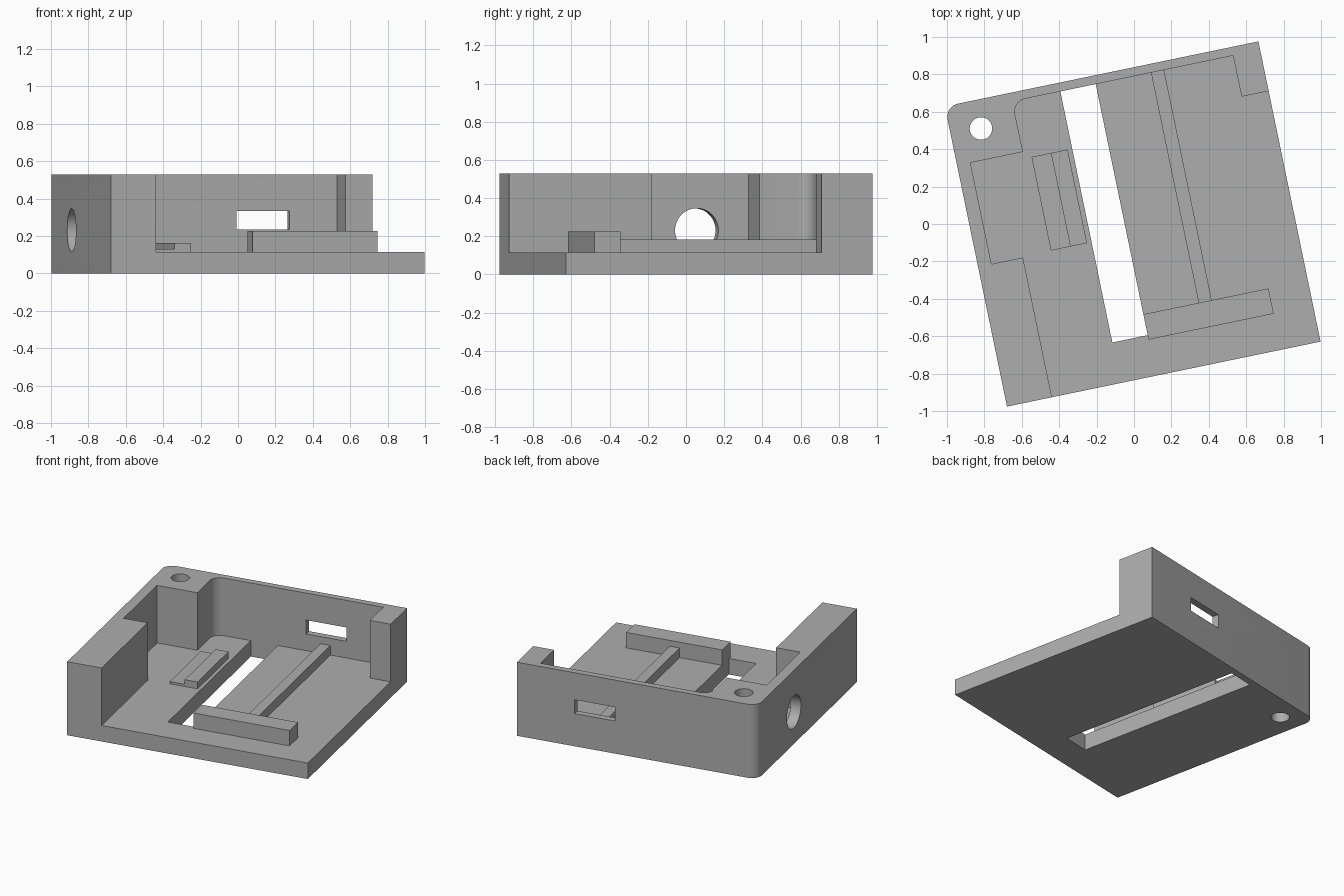
import bpy, bmesh, math
from mathutils import Matrix, Vector

old = bpy.data.objects.get("Cube")
if old:
    bpy.data.objects.remove(old, do_unlink=True)

# The tray is laid out on its own u/v axes, then turned and placed
PLACE = Matrix.Translation((-0.679, -0.976, 0)) @ Matrix.Rotation(math.radians(11.7), 4, 'Z')
W, D, H = 1.712, 1.639, 0.53      # overall width, depth, height
FLOOR = 0.115                     # floor thickness
BACK = 1.592                      # inner face of the back wall

grey = bpy.data.materials.new("plain grey")
grey.use_nodes = True
colour = (0.42, 0.42, 0.42, 1)
grey.diffuse_color = colour
grey.node_tree.nodes["Principled BSDF"].inputs["Base Color"].default_value = colour


def prism(name, outline, z0, z1):
    """Extrude a closed u/v outline from z0 to z1."""
    bm = bmesh.new()
    face = bm.faces.new([bm.verts.new((u, v, z0)) for u, v in outline])
    ext = bmesh.ops.extrude_face_region(bm, geom=[face])
    top = [g for g in ext["geom"] if isinstance(g, bmesh.types.BMVert)]
    bmesh.ops.translate(bm, verts=top, vec=(0, 0, z1 - z0))
    bmesh.ops.recalc_face_normals(bm, faces=bm.faces)
    mesh = bpy.data.meshes.new(name)
    bm.to_mesh(mesh)
    bm.free()
    mesh.materials.append(grey)
    obj = bpy.data.objects.new(name, mesh)
    obj.matrix_world = PLACE
    bpy.context.collection.objects.link(obj)
    return obj


def box(name, u0, u1, v0, v1, z0, z1):
    return prism(name, [(u0, v0), (u1, v0), (u1, v1), (u0, v1)], z0, z1)


def arc(cu, cv, r, start, end, steps):
    angles = [math.radians(start + (end - start) * i / steps) for i in range(steps + 1)]
    return [(cu + r * math.cos(a), cv + r * math.sin(a)) for a in angles]


def circle(r):
    return arc(0, 0, r, 0, 352.5, 47)


# Tray body with one rounded back corner
R = 0.072
body = prism("tray_body", [(0, 0), (W, 0), (W, D)] + arc(R, D - R, R, 90, 180, 12), 0, H)

# Open interior: leaves left wall, screw corner, back wall and right post
RI = 0.07
interior = [(0.245, -0.1), (0.245, 0.763), (0.073, 0.763), (0.073, 1.316), (0.359, 1.316)]
interior += arc(0.359 + RI, BACK - RI, RI, 180, 90, 12)
interior += [(1.564, BACK), (1.564, 1.368), (1.9, 1.368), (1.9, -0.1)]
cutters = [
    prism("interior_cutter", interior, FLOOR, 0.7),
    box("slot_cutter", 0.621, 0.814, 0.221, BACK, -0.1, FLOOR + 0.05),
    box("window_cutter", 1.014, 1.303, BACK - 0.05, D + 0.1, 0.235, 0.335),
]
screw = prism("screw_hole_cutter", circle(0.06), -0.1, 0.7)
screw.matrix_world = PLACE @ Matrix.Translation((0.165, 1.484, 0))
cable = prism("cable_hole_cutter", circle(0.116), -0.1, 0.1)
cable.matrix_world = PLACE @ Matrix.Translation((0, 1.039, 0.231)) @ Matrix.Rotation(math.pi / 2, 4, 'Y')
cutters += [screw, cable]

for c in cutters:
    c.hide_render = True
    mod = body.modifiers.new(c.name, 'BOOLEAN')
    mod.operation = 'DIFFERENCE'
    mod.solver = 'EXACT'
    mod.object = c

# Bake the cuts and drop the cutters
bpy.context.view_layer.update()
graph = bpy.context.evaluated_depsgraph_get()
baked = bpy.data.meshes.new_from_object(body.evaluated_get(graph))
body.modifiers.clear()
body.data = baked
for c in cutters:
    bpy.data.objects.remove(c, do_unlink=True)

# Smooth the rounded corners and holes only
bpy.ops.object.select_all(action='DESELECT')
body.select_set(True)
bpy.context.view_layer.objects.active = body
bpy.ops.object.shade_smooth_by_angle(angle=math.radians(30))

# Raised parts on the floor
box("front_stop_bar", 0.814, 1.497, 0.197, 0.335, FLOOR, 0.226)
box("long_rib", 1.116, 1.187, 0.335, BACK, FLOOR, 0.184)
box("low_clip_plate", 0.399, 0.505, 0.769, 1.28, FLOOR, 0.131)
box("clip_ridge", 0.505, 0.596, 0.769, 1.28, FLOOR, 0.164)
